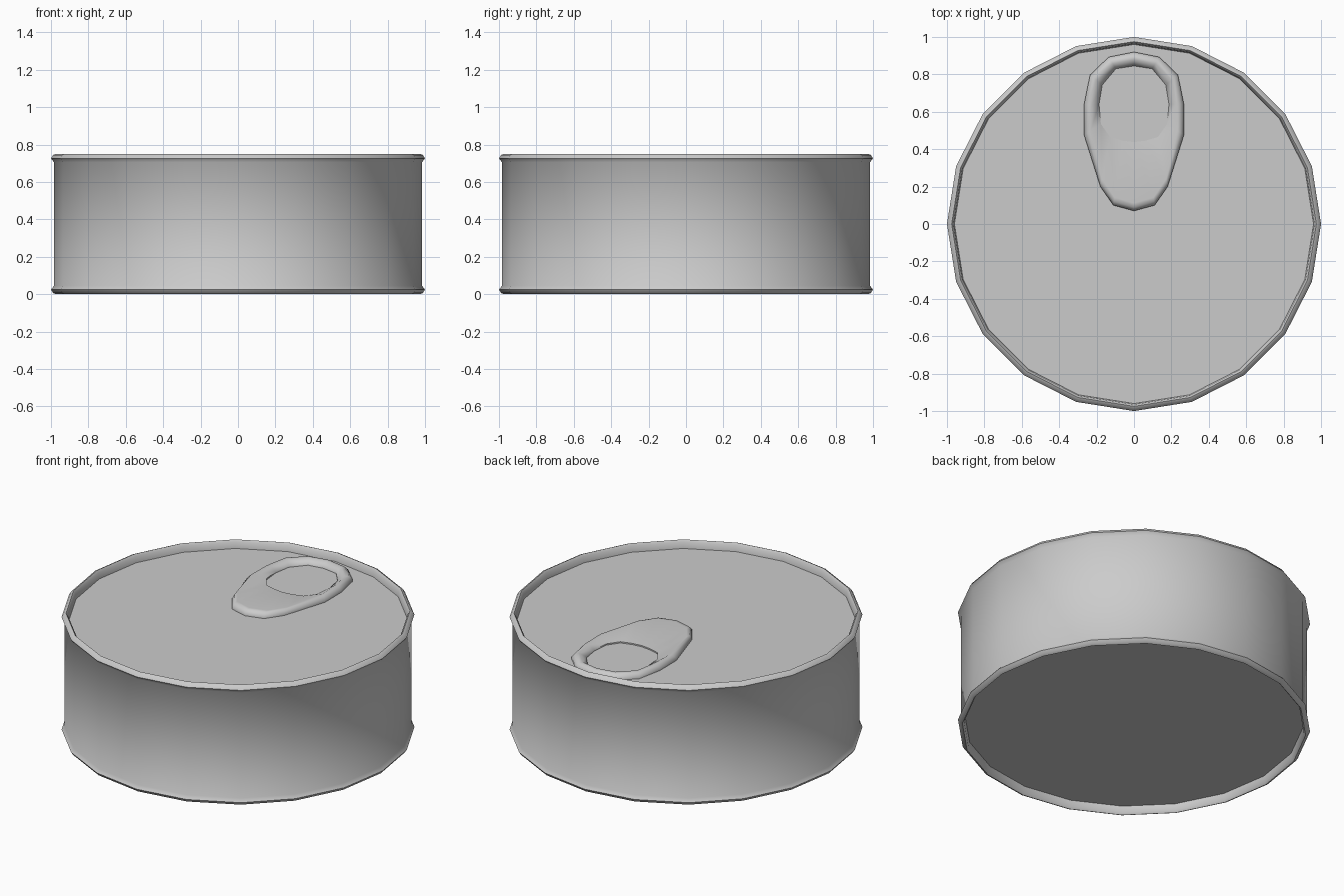
import bpy, bmesh, math
from mathutils import Vector

if "Cube" in bpy.data.objects:
    bpy.data.objects.remove(bpy.data.objects["Cube"])


def finish(bm, name, angle):
    bmesh.ops.recalc_face_normals(bm, faces=bm.faces)
    mesh = bpy.data.meshes.new(name)
    bm.to_mesh(mesh)
    bm.free()
    ob = bpy.data.objects.new(name, mesh)
    bpy.context.collection.objects.link(ob)
    bpy.ops.object.select_all(action='DESELECT')
    ob.select_set(True)
    bpy.context.view_layer.objects.active = ob
    bpy.ops.object.shade_smooth_by_angle(angle=math.radians(angle))
    return ob


def bridge(bm, rings):
    for a, b in zip(rings, rings[1:]):
        n = len(a)
        for i in range(n):
            j = (i + 1) % n
            bm.faces.new((a[i], a[j], b[j], b[i]))


# can body: 20-sided lathe with rolled rims and recessed ends
SIDES, HEIGHT = 20, 0.75
half = [(0.96, 0.05), (0.965, 0.012), (0.975, 0.0), (0.988, 0.006),
        (1.0, 0.024), (0.984, 0.045)]
profile = half + [(r, HEIGHT - z) for r, z in reversed(half)]
bm = bmesh.new()
rings = []
for r, z in profile:
    rings.append([bm.verts.new((r * math.cos(math.tau * i / SIDES),
                                r * math.sin(math.tau * i / SIDES), z))
                  for i in range(SIDES)])
bridge(bm, rings)
bm.faces.new(rings[0])
bm.faces.new(rings[-1])
finish(bm, "can_body", 50)


# pull tab: raised loop between an egg-shaped outline and a finger hole
def mirrored(pts):
    return [Vector(p) for p in pts] + [Vector((-x, y)) for x, y in pts[-2:0:-1]]


outer = mirrored([(0, .92), (.135, .893), (.235, .797), (.267, .64),
                  (.267, .476), (.18, .2), (.11, .1), (0, .07)])
hole = mirrored([(0, .845), (.097, .83), (.17, .743), (.187, .64),
                 (.177, .535), (.128, .465), (.06, .445), (0, .438)])
LID = HEIGHT - 0.05


def inset(dist):
    return [o + (h - o).normalized() * dist for o, h in zip(outer, hole)]


bm = bmesh.new()
layers = [(outer, LID - 0.002), (outer, LID + 0.012), (inset(0.02), LID + 0.032),
          (inset(0.042), LID + 0.034), (hole, LID + 0.008), (hole, LID - 0.002)]
rings = [[bm.verts.new((p.x, p.y, z)) for p in pts] for pts, z in layers]
bridge(bm, rings)
bridge(bm, [rings[-1], rings[0]])
finish(bm, "pull_tab", 60)
